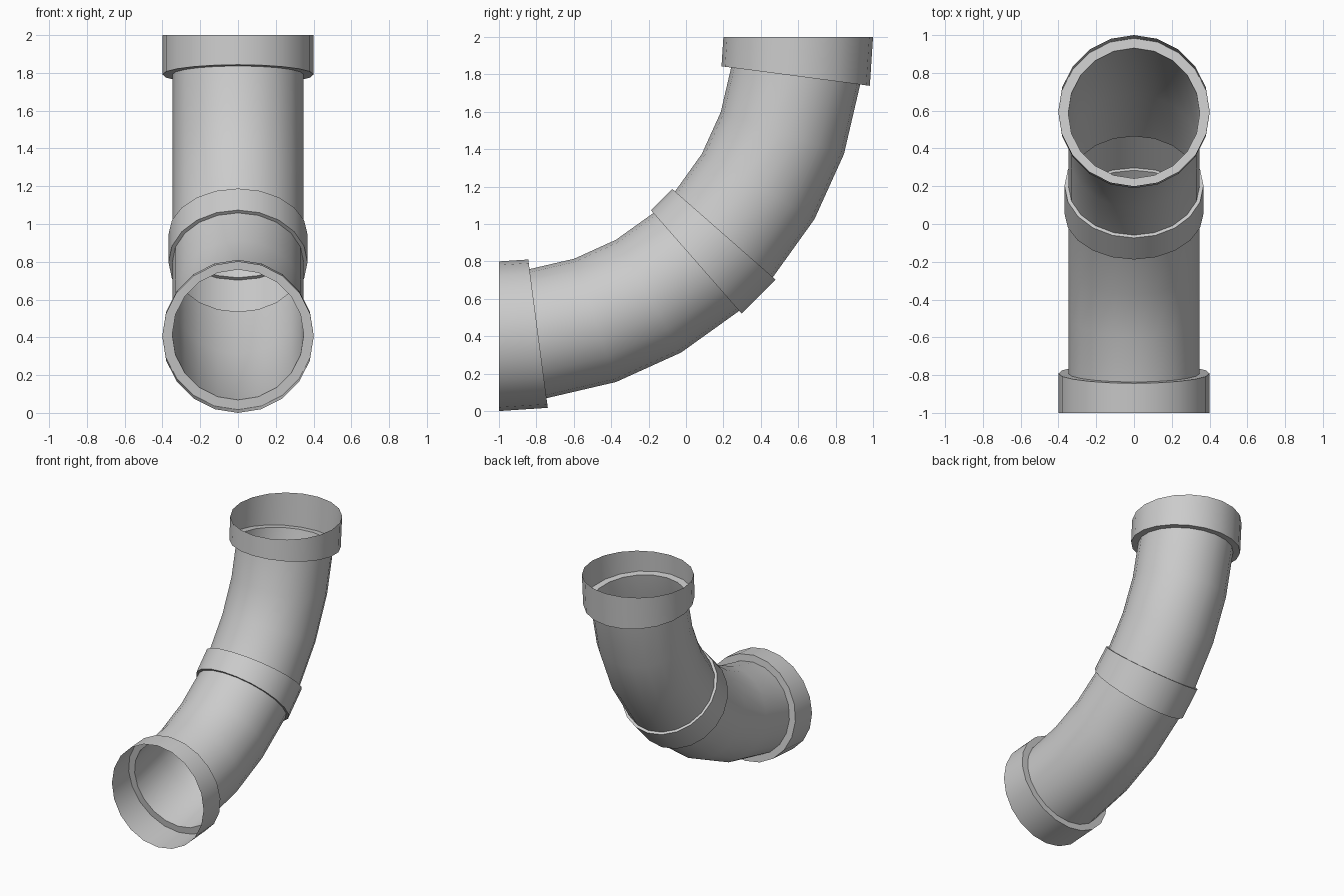
import bpy, bmesh
from math import sin, cos, radians, pi
from mathutils import Vector

if "Cube" in bpy.data.objects:
    bpy.data.objects.remove(bpy.data.objects["Cube"])

SIDES = 20
BEND = 1.6                      # centreline radius, bend centre at y=-1, z=2
PIPE, COLLAR, SOCKET = 0.348, 0.368, 0.4


def swept_tube(name, profile):
    """Open tube swept along the bend; profile = (angle in degrees, radius)."""
    bm = bmesh.new()
    rings = []
    for deg, r in profile:
        a = radians(deg)
        out = Vector((0, sin(a), -cos(a)))
        centre = Vector((0, -1, 2)) + out * BEND
        ring = []
        for j in range(SIDES):
            t = 2 * pi * j / SIDES
            ring.append(bm.verts.new(centre + Vector((r * cos(t), 0, 0)) + out * r * sin(t)))
        rings.append(ring)
    for a, b in zip(rings, rings[1:]):
        for j in range(SIDES):
            k = (j + 1) % SIDES
            bm.faces.new((a[j], a[k], b[k], b[j]))
    mesh = bpy.data.meshes.new(name)
    bm.to_mesh(mesh)
    bm.free()
    obj = bpy.data.objects.new(name, mesh)
    bpy.context.collection.objects.link(obj)
    bpy.ops.object.select_all(action='DESELECT')
    obj.select_set(True)
    bpy.context.view_layer.objects.active = obj
    bpy.ops.object.shade_smooth_by_angle(angle=radians(30))
    return obj


# end sockets with an inward step to the pipe
swept_tube("lower_socket", [(0, SOCKET), (7.5, SOCKET), (7.5, PIPE)])
swept_tube("upper_socket", [(82.5, PIPE), (82.5, SOCKET), (90, SOCKET)])

# two curved pipe runs
for name, start in (("lower_pipe", 7.5), ("upper_pipe", 48.75)):
    swept_tube(name, [(start + 11.25 * i, PIPE) for i in range(4)])

# raised joint in the middle
swept_tube("middle_collar", [(41.25, PIPE), (41.25, COLLAR), (48.75, COLLAR), (48.75, PIPE)])
